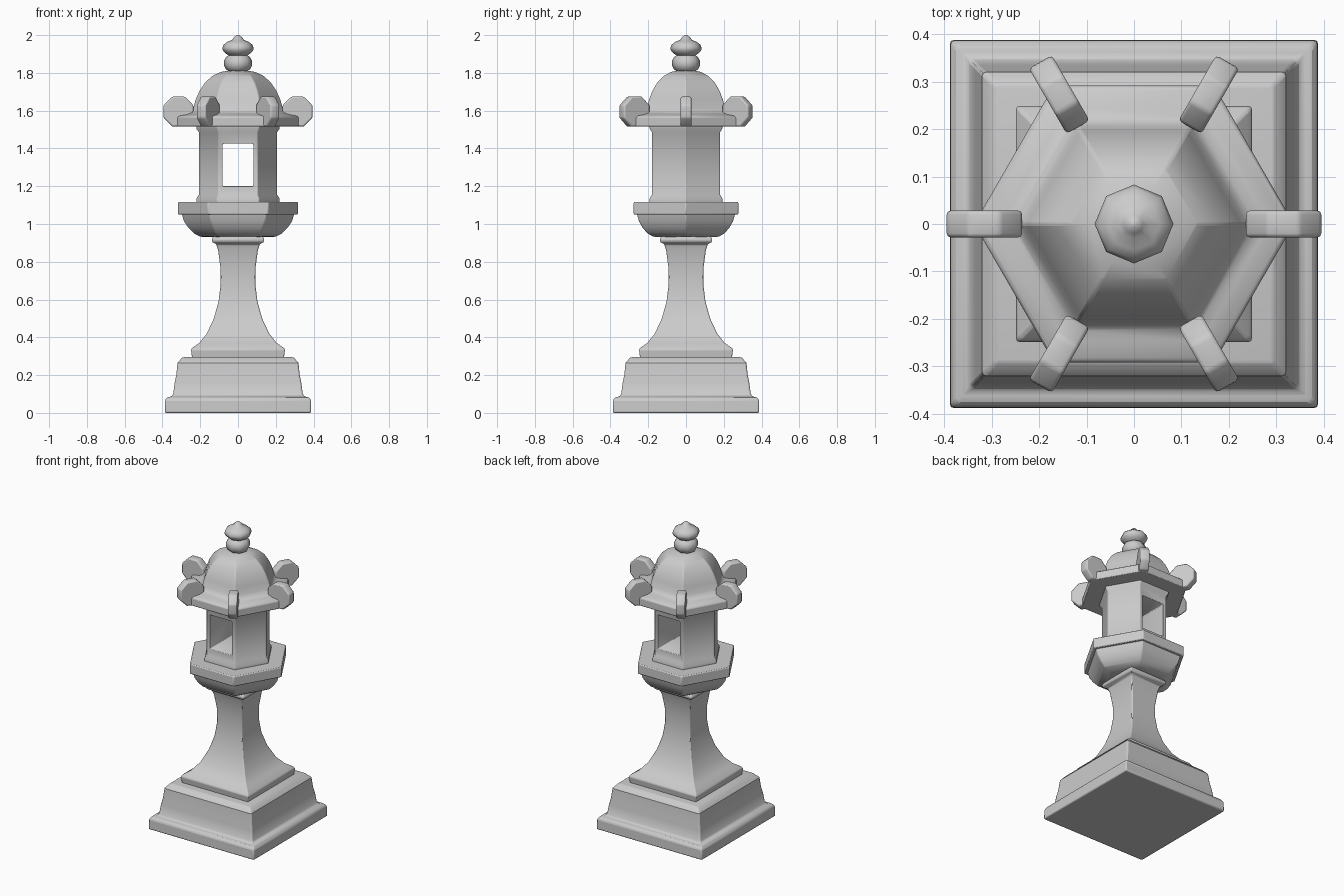
import bpy, bmesh, math
from mathutils import Matrix

cube = bpy.data.objects.get("Cube")
if cube:
    bpy.data.objects.remove(cube)

stone = bpy.data.materials.new("grey stone")
stone.use_nodes = True
stone.diffuse_color = (0.6, 0.6, 0.6, 1)
stone.node_tree.nodes["Principled BSDF"].inputs["Base Color"].default_value = (0.6, 0.6, 0.6, 1)


def make_object(name, bm, bevel=0.0, angle=35):
    """Finish a bmesh as a stone object with optional softened edges."""
    bmesh.ops.recalc_face_normals(bm, faces=bm.faces)
    mesh = bpy.data.meshes.new(name)
    bm.to_mesh(mesh)
    bm.free()
    mesh.materials.append(stone)
    obj = bpy.data.objects.new(name, mesh)
    bpy.context.collection.objects.link(obj)
    bpy.ops.object.select_all(action="DESELECT")
    obj.select_set(True)
    bpy.context.view_layer.objects.active = obj
    bpy.ops.object.shade_smooth_by_angle(angle=math.radians(angle))
    if bevel:
        mod = obj.modifiers.new("soft edges", "BEVEL")
        mod.width = bevel
        mod.segments = 2
        mod.angle_limit = math.radians(40)
    return obj


def loft(name, profile, sides, turn=0.0, scale=1.0, bevel=0.0, angle=35):
    """Stack polygon rings of (radius, height) and cap both ends."""
    bm = bmesh.new()
    rings = []
    for r, z in profile:
        angles = [turn + math.tau * i / sides for i in range(sides)]
        rings.append([bm.verts.new((r * scale * math.cos(a), r * scale * math.sin(a), z))
                      for a in angles])
    for low, high in zip(rings, rings[1:]):
        for i in range(sides):
            j = (i + 1) % sides
            bm.faces.new((low[i], low[j], high[j], high[i]))
    bm.faces.new(rings[0])
    bm.faces.new(rings[-1])
    return make_object(name, bm, bevel, angle)


def square(name, profile, bevel):
    return loft(name, profile, 4, math.pi / 4, math.sqrt(2), bevel)


# Square stepped plinth
square("plinth", [(0.388, 0), (0.386, 0.07), (0.375, 0.082), (0.352, 0.087), (0.343, 0.1),
                  (0.335, 0.16), (0.327, 0.2), (0.32, 0.265), (0.296, 0.292), (0.285, 0.295)], 0.008)

# Flared square pillar
square("pillar", [(0.243, 0.29), (0.249, 0.335), (0.24, 0.346), (0.205, 0.37), (0.165, 0.42),
                  (0.128, 0.5), (0.103, 0.59), (0.092, 0.68), (0.093, 0.77), (0.105, 0.86),
                  (0.115, 0.893), (0.136, 0.903), (0.14, 0.92), (0.135, 0.928), (0.12, 0.94)], 0.006)

# Six-sided bowl and platform
loft("bowl", [(0.16, 0.93), (0.2, 0.933), (0.235, 0.95), (0.265, 0.98),
              (0.288, 1.015), (0.3, 1.055)], 6, bevel=0.006)
loft("platform", [(0.32, 1.05), (0.32, 1.117)], 6, bevel=0.006)

# Lamp chamber with a window tunnel from front to back
chamber = loft("lamp_chamber", [(0.222, 1.11), (0.222, 1.135), (0.208, 1.155), (0.208, 1.485),
                                (0.222, 1.505), (0.222, 1.525)], 6)
bm = bmesh.new()
bmesh.ops.create_cube(bm, size=1, matrix=Matrix.Translation((0, 0, 1.3125))
                      @ Matrix.Diagonal((0.162, 1, 0.225, 1)))
cutter = make_object("window_cutter", bm)
cutter.hide_render = True
cutter.hide_set(True)
cut = chamber.modifiers.new("window", "BOOLEAN")
cut.operation = "DIFFERENCE"
cut.solver = "EXACT"
cut.object = cutter
soft = chamber.modifiers.new("soft edges", "BEVEL")
soft.width = 0.004
soft.segments = 2
soft.angle_limit = math.radians(40)

# Six-sided domed roof with a projecting eave
loft("roof", [(0.337, 1.515), (0.337, 1.565), (0.325, 1.573), (0.285, 1.58), (0.255, 1.592),
              (0.238, 1.615), (0.225, 1.66), (0.205, 1.705), (0.175, 1.75),
              (0.135, 1.785), (0.09, 1.805), (0.05, 1.812)], 6, bevel=0.005)

# Upright scrolls on the roof corners
for i in range(6):
    bm = bmesh.new()
    spin = Matrix.Rotation(math.tau * i / 6, 4, "Z")
    upright = Matrix.Rotation(math.pi / 2, 4, "X") @ Matrix.Rotation(math.pi / 8, 4, "Z")
    bmesh.ops.create_cone(bm, cap_ends=True, segments=8, radius1=0.086, radius2=0.086, depth=0.056,
                          matrix=spin @ Matrix.Translation((0.315, 0, 1.595)) @ upright)
    make_object(f"roof_scroll_{i + 1}", bm, 0.008, 50)

# Double-bulb finial
loft("finial", [(0.045, 1.805), (0.064, 1.82), (0.074, 1.84), (0.074, 1.865), (0.062, 1.885),
                (0.05, 1.893), (0.065, 1.902), (0.08, 1.918), (0.083, 1.932), (0.076, 1.95),
                (0.055, 1.965), (0.032, 1.975), (0.02, 1.99), (0.006, 2.0)], 8, angle=50)
